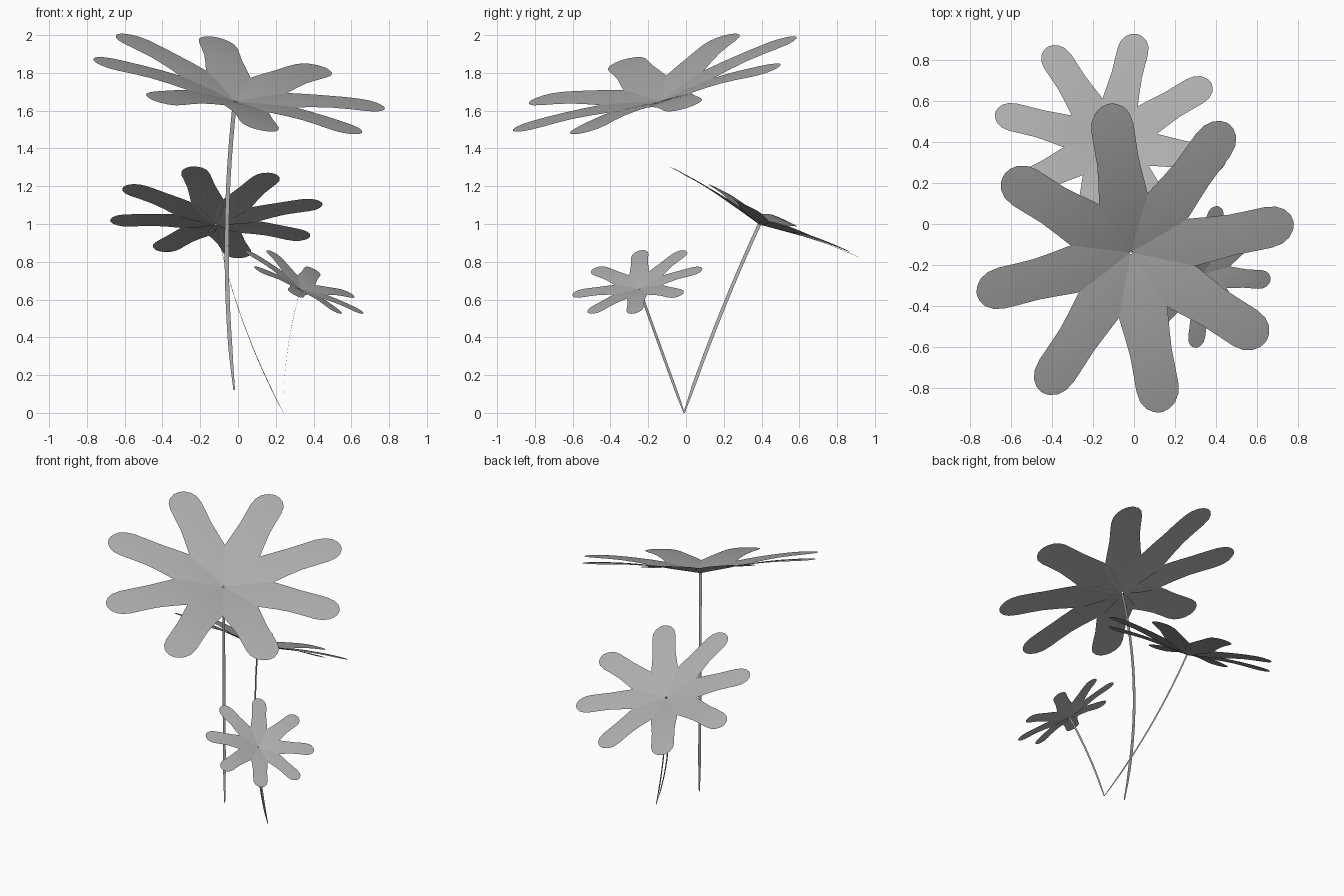
import bpy, math
from mathutils import Vector

if "Cube" in bpy.data.objects:
    bpy.data.objects.remove(bpy.data.objects["Cube"])

# Half-outline of one petal: (distance along, half width), as fractions of flower radius
OUTLINE = [(0.01, 0.008), (0.08, 0.055), (0.18, 0.11), (0.28, 0.145), (0.38, 0.152),
           (0.5, 0.14), (0.62, 0.13), (0.74, 0.131), (0.84, 0.132), (0.91, 0.12),
           (0.96, 0.09), (0.99, 0.048), (1.0, 0.012)]
ACROSS = [-1, -0.5, 0, 0.5, 1]

grey = bpy.data.materials.new("dark_grey")
grey.diffuse_color = (0.42, 0.42, 0.42, 1)
grey.use_nodes = True
grey.node_tree.nodes["Principled BSDF"].inputs["Base Color"].default_value = grey.diffuse_color


def make_object(name, verts, faces):
    mesh = bpy.data.meshes.new(name)
    mesh.from_pydata(verts, [], faces)
    mesh.shade_smooth()
    mesh.materials.append(grey)
    obj = bpy.data.objects.new(name, mesh)
    bpy.context.collection.objects.link(obj)
    return obj


def grid_faces(rows, cols, start=0):
    return [(start + i * cols + j, start + i * cols + j + 1,
             start + (i + 1) * cols + j + 1, start + (i + 1) * cols + j)
            for i in range(rows - 1) for j in range(cols - 1)]


# Eight nearly flat, overlapping petals in a shallow bowl facing along the axis
def flower(name, center, radius, axis, first_petal):
    c, n = Vector(center), Vector(axis).normalized()
    u = Vector(first_petal)
    u = (u - n * u.dot(n)).normalized()
    v = n.cross(u)
    verts, faces = [], []
    for k in range(8):
        a = k * math.pi / 4
        along = u * math.cos(a) + v * math.sin(a)
        side = n.cross(along)
        faces += grid_faces(len(OUTLINE), len(ACROSS), len(verts))
        for t, w in OUTLINE:
            rise = 0.125 * (1 - (1 - t) ** 2)
            for s in ACROSS:
                drop = 0.003 * (s * w / 0.14) ** 2
                verts.append(c + radius * (along * t + side * s * w + n * (rise - drop)))
    return make_object(name, verts, faces)


# Thin flat ribbon stem, curved through a middle point and tapered at the foot
def stem(name, foot, middle, top, side, width, steps=14):
    p0, m, p1 = Vector(foot), Vector(middle), Vector(top)
    ctrl = 2 * m - (p0 + p1) / 2
    side = Vector(side).normalized()
    verts = []
    for i in range(steps + 1):
        t = i / steps
        p = p0 * (1 - t) ** 2 + ctrl * 2 * t * (1 - t) + p1 * t * t
        half = side * width / 2 * min(1, 0.4 + 4 * t)
        verts += [p - half, p + half]
    return make_object(name, verts, grid_faces(steps + 1, 2))


# Tall flower
flower("large_flower", (-0.016, -0.138, 1.648), 0.80, (0.215, -0.274, 0.938), (1.54, 0.35, -0.25))
stem("large_stem", (-0.02, -0.12, 0.12), (-0.06, -0.07, 0.885), (-0.016, -0.138, 1.65), (1, 0, 0), 0.022)

# Middle flower, leaning back
flower("middle_flower", (-0.116, 0.388, 0.997), 0.575, (0.015, 0.429, 0.903), (1.11, -0.24, 0.095))
stem("middle_stem", (0.24, -0.01, 0.0), (0.02, 0.175, 0.5), (-0.116, 0.388, 0.997), (0, 0.92, -0.39), 0.018)

# Small flower, leaning right
flower("small_flower", (0.331, -0.247, 0.655), 0.355, (0.448, -0.24, 0.862), (0.62, -0.03, -0.33))
stem("small_stem", (0.24, -0.01, 0.0), (0.262, -0.13, 0.33), (0.331, -0.247, 0.655), (0, 0.94, 0.34), 0.014)
